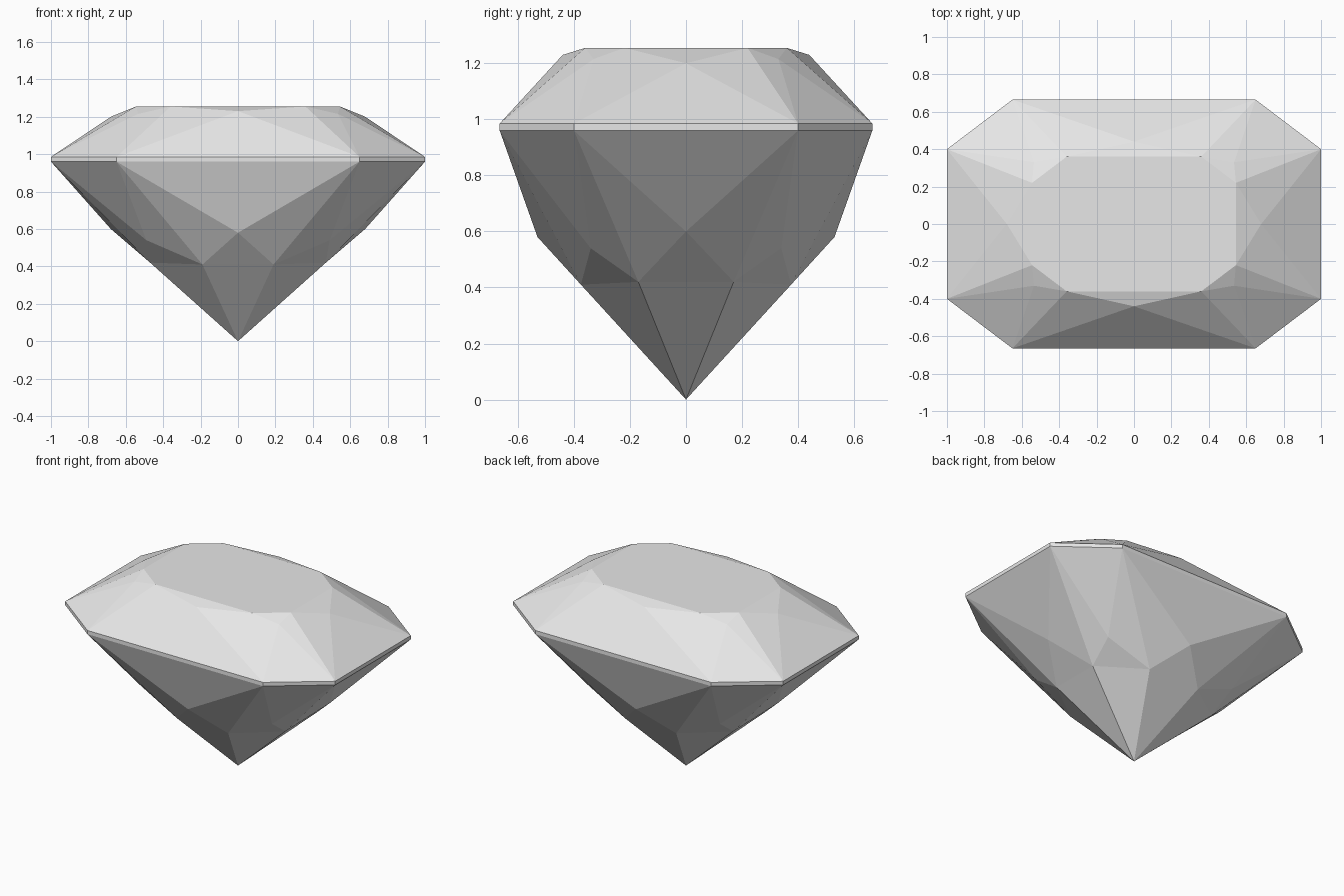
import bpy, bmesh

cube = bpy.data.objects.get("Cube")
if cube:
    bpy.data.objects.remove(cube, do_unlink=True)

grey = bpy.data.materials.new("pale_grey")
grey.use_nodes = True
grey.diffuse_color = (0.8, 0.8, 0.8, 1)
grey.node_tree.nodes["Principled BSDF"].inputs["Base Color"].default_value = grey.diffuse_color

bm = bmesh.new()


def corner_ring(side, end):
    """Eight corners, mirrored from one near +x and one near +y."""
    pts = []
    for sx, sy in ((1, 1), (-1, 1), (-1, -1), (1, -1)):
        pair = (side, end) if sx * sy > 0 else (end, side)
        pts += [bm.verts.new((sx * x, sy * y, z)) for x, y, z in pair]
    return pts


def middle_ring(diagonal, end, side):
    """Eight points, one in the middle of each girdle edge."""
    (dx, dy, dz), (ey, ez), (sx, sz) = diagonal, end, side
    return [bm.verts.new(p) for p in (
        (dx, dy, dz), (0, ey, ez), (-dx, dy, dz), (-sx, 0, sz),
        (-dx, -dy, dz), (0, -ey, ez), (dx, -dy, dz), (sx, 0, sz))]


def facets(girdle, middle, inner):
    """Edge triangles and split kites between the girdle and an inner ring."""
    for i in range(8):
        j = (i + 1) % 8
        bm.faces.new((girdle[i], girdle[j], middle[i]))
        bm.faces.new((girdle[i], middle[i], inner[i]))
        bm.faces.new((girdle[j], inner[j], middle[i]))
        bm.faces.new((inner[i], middle[i], inner[j]))


# Girdle band
girdle_top = corner_ring((1, 0.4, 0.985), (0.65, 0.665, 0.985))
girdle_low = corner_ring((1, 0.4, 0.96), (0.65, 0.665, 0.96))
for i in range(8):
    j = (i + 1) % 8
    bm.faces.new((girdle_low[i], girdle_low[j], girdle_top[j], girdle_top[i]))

# Crown and flat table
table = corner_ring((0.545, 0.22, 1.255), (0.36, 0.36, 1.255))
crown_mid = middle_ring((0.535, 0.33, 1.215), (0.44, 1.23), (0.68, 1.2))
facets(girdle_top, crown_mid, table)
bm.faces.new(table)

# Pavilion down to the point
pavilion = corner_ring((0.47, 0.17, 0.42), (0.19, 0.375, 0.41))
pavilion_mid = middle_ring((0.49, 0.34, 0.54), (0.53, 0.58), (0.68, 0.6))
facets(girdle_low, pavilion_mid, pavilion)
point = bm.verts.new((0, 0, 0))
for i in range(8):
    bm.faces.new((pavilion[i], pavilion[(i + 1) % 8], point))

bmesh.ops.recalc_face_normals(bm, faces=bm.faces)
mesh = bpy.data.meshes.new("cut_gem")
bm.to_mesh(mesh)
bm.free()
mesh.materials.append(grey)
gem = bpy.data.objects.new("cut_gem", mesh)
bpy.context.collection.objects.link(gem)
